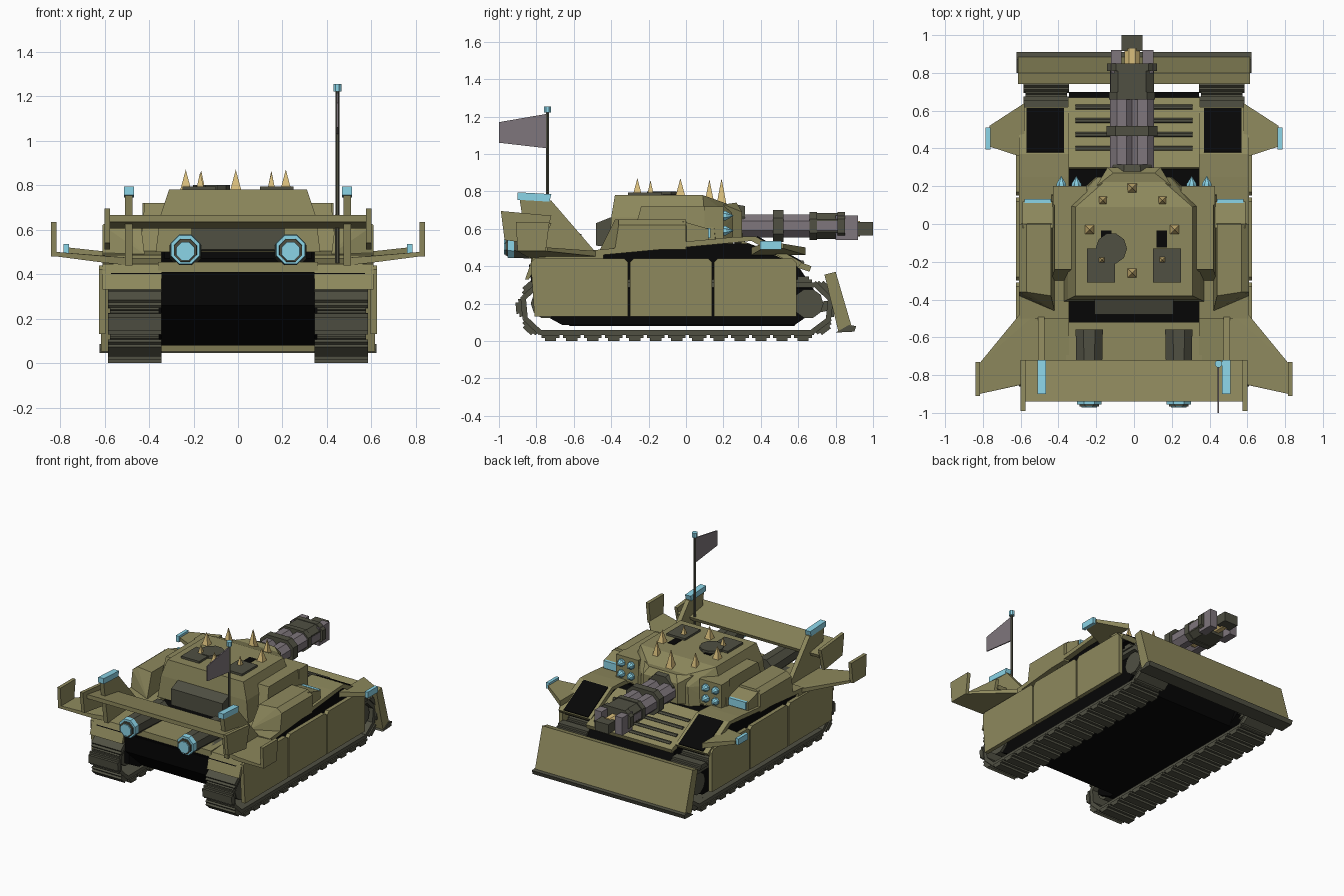
import bpy, bmesh, math
from mathutils import Vector, Matrix

COLORS = {"olive": (0.27, 0.25, 0.11), "dark": (0.08, 0.08, 0.055), "mauve": (0.21, 0.18, 0.20),
          "cyan": (0.26, 0.66, 0.80), "gold": (0.70, 0.52, 0.20), "black": (0.002, 0.002, 0.002)}
MATS = {}
for key, c in COLORS.items():
    MATS[key] = bpy.data.materials.new(key)
    MATS[key].diffuse_color = (*c, 1)


def finish(name, bm, mat):
    bmesh.ops.recalc_face_normals(bm, faces=bm.faces)
    me = bpy.data.meshes.new(name)
    bm.to_mesh(me)
    bm.free()
    me.materials.append(MATS[mat])
    ob = bpy.data.objects.new(name, me)
    bpy.context.collection.objects.link(ob)
    return ob


def hull(name, pts, mat):
    """Convex solid around a few corner points."""
    bm = bmesh.new()
    for p in pts:
        bm.verts.new(p)
    bmesh.ops.convex_hull(bm, input=bm.verts)
    bmesh.ops.dissolve_limit(bm, angle_limit=0.01, verts=bm.verts, edges=bm.edges)
    return finish(name, bm, mat)


def box(name, x, y, z, mat):
    return hull(name, [(a, b, c) for a in x for b in y for c in z], mat)


def prism(name, prof, x0, x1, mat):
    """(y, z) profile extruded across x."""
    bm = bmesh.new()
    f = bm.faces.new([bm.verts.new((x0, y, z)) for y, z in prof])
    r = bmesh.ops.extrude_face_region(bm, geom=[f])
    bmesh.ops.translate(bm, vec=(x1 - x0, 0, 0), verts=[v for v in r["geom"] if isinstance(v, bmesh.types.BMVert)])
    return finish(name, bm, mat)


def cone(name, a, b, r1, r2, n, mat):
    """Cylinder or cone from point a to point b."""
    a, b = Vector(a), Vector(b)
    d = b - a
    m = Matrix.Translation((a + b) / 2) @ d.to_track_quat('Z', 'Y').to_matrix().to_4x4()
    m = m @ Matrix.Rotation(math.pi / n, 4, 'Z')
    bm = bmesh.new()
    bmesh.ops.create_cone(bm, cap_ends=True, segments=n, radius1=r1, radius2=r2, depth=d.length, matrix=m)
    return finish(name, bm, mat)


# Lower hull, upper hull and decks
prism("lower_hull", [(-0.62, 0.08), (0.58, 0.08), (0.70, 0.25), (0.60, 0.40), (-0.84, 0.41), (-0.82, 0.26)],
      -0.345, 0.345, "black")
prism("upper_hull", [(-0.84, 0.40), (0.6, 0.39), (0.58, 0.41), (0.34, 0.52), (0.2, 0.52), (-0.8, 0.43)],
      -0.57, 0.57, "black")
prism("front_deck", [(0.28, 0.50), (0.66, 0.37), (0.67, 0.40), (0.30, 0.535)], -0.35, 0.35, "olive")
box("rear_deck", (-0.36, 0.36), (-0.83, -0.4), (0.41, 0.455), "olive")
box("turret_ring", (-0.33, 0.33), (-0.36, 0.2), (0.45, 0.53), "black")
for i in range(4):
    y = 0.40 + i * 0.073
    z = 0.535 - (y - 0.30) * 0.365
    cone("deck_bar", (-0.31, y, z), (0.31, y, z), 0.014, 0.014, 6, "dark")

# Track path and link spacing
PATH = [Vector(p) for p in [(-0.78, 0.045), (0.67, 0.045), (0.76, 0.11), (0.775, 0.22), (0.70, 0.30),
                            (-0.79, 0.30), (-0.87, 0.23), (-0.86, 0.12)]]
SEGS = list(zip(PATH, PATH[1:] + PATH[:1]))
TOTAL = sum((b - a).length for a, b in SEGS)


def at(d):
    d %= TOTAL
    for a, b in SEGS:
        n = (b - a).length
        if d <= n:
            return a + (b - a) * d / n
        d -= n
    return PATH[0]


for s in (-1, 1):
    # Track links: flat plate with a tapered grouser pad
    bm = bmesh.new()
    N = 32
    for i in range(N):
        d = (i + 0.5) * TOTAL / N
        a, b = at(d - 0.045), at(d + 0.045)
        c, t = (a + b) / 2, (b - a).normalized()
        out = Vector((t.y, -t.x))
        for ln, th, off, w in ((0.118, 0.028, 0.0, 0.22), (0.095, 0.016, 0.02, 0.24), (0.06, 0.016, 0.036, 0.24)):
            p = c + out * off
            m = Matrix.Translation((s * 0.465, p.x, p.y)) @ Matrix.Rotation(math.atan2(t.y, t.x), 4, 'X')
            bmesh.ops.create_cube(bm, size=1, matrix=m @ Matrix.Diagonal((w, ln, th, 1)))
    finish("track", bm, "dark")

    # Wheel bay and end sprockets
    prism("wheel_bay", [(-0.66, 0.085), (0.58, 0.085), (0.66, 0.14), (0.66, 0.28), (-0.78, 0.28), (-0.78, 0.15)],
          s * 0.345, s * 0.54, "black")
    for y in (-0.75, 0.655):
        cone("sprocket", (s * 0.38, y, 0.2), (s * 0.56, y, 0.2), 0.08, 0.08, 10, "dark")

    # Side skirts
    for y0, y1 in ((-0.83, -0.31), (-0.30, 0.14), (0.15, 0.59)):
        prism("side_skirt", [(y0 + (0.02 if y0 < -0.5 else 0), 0.13), (y1, 0.13), (y1, 0.42), (y1 - 0.02, 0.44),
                             (y0 + 0.02, 0.44), (y0, 0.42)], s * 0.595, s * 0.625, "olive")
    # Fenders over the tracks
    prism("front_fender", [(-0.5, 0.455), (0.25, 0.525), (0.35, 0.535), (0.60, 0.395), (0.62, 0.42), (0.37, 0.56),
                           (0.25, 0.555), (-0.5, 0.485)], s * 0.345, s * 0.61, "olive")
    prism("rear_fender", [(-0.84, 0.33), (-0.80, 0.40), (-0.44, 0.44), (-0.44, 0.475), (-0.82, 0.445), (-0.86, 0.33)],
          s * 0.345, s * 0.61, "olive")
    prism("front_vent", [(0.375, 0.54), (0.61, 0.41), (0.615, 0.43), (0.38, 0.562)], s * 0.37, s * 0.57, "black")
    # Blade arm
    prism("blade_arm", [(0.55, 0.12), (0.80, 0.17), (0.80, 0.22), (0.55, 0.19)], s * 0.36, s * 0.40, "dark")

    # Front winglet with glowing tip
    hull("front_winglet", [(s * x, y, z) for x, ys, zs in ((0.58, (0.35, 0.64), (0.46, 0.50)),
         (0.765, (0.41, 0.52), (0.495, 0.52))) for y in ys for z in zs], "olive")
    box("winglet_tip", (s * 0.76, s * 0.785), (0.395, 0.51), (0.49, 0.535), "cyan")
    # Rear wing with end plate
    hull("rear_wing", [(s * x, y, z) for x, ys, zs in ((0.50, (-0.82, -0.46), (0.44, 0.475)),
         (0.59, (-0.85, -0.46), (0.45, 0.48)), (0.82, (-0.90, -0.74), (0.48, 0.50))) for y in ys for z in zs], "olive")
    prism("wing_end_plate", [(-0.90, 0.48), (-0.75, 0.48), (-0.73, 0.635), (-0.91, 0.635)],
          s * 0.815, s * 0.84, "olive")

    # Tail fin, cap and spoiler end plate
    prism("tail_fin", [(-0.84, 0.44), (-0.47, 0.46), (-0.72, 0.75), (-0.89, 0.76)], s * 0.475, s * 0.508, "olive")
    prism("fin_cap", [(-0.90, 0.755), (-0.73, 0.745), (-0.72, 0.785), (-0.90, 0.795)], s * 0.467, s * 0.512, "cyan")
    prism("spoiler_end_plate", [(-0.97, 0.54), (-0.76, 0.51), (-0.72, 0.67), (-0.99, 0.695)],
          s * 0.575, s * 0.60, "olive")

    # Exhaust thrusters
    X = s * 0.237
    cone("exhaust_pipe", (X, -0.56, 0.50), (X, -0.93, 0.51), 0.078, 0.07, 8, "dark")
    cone("exhaust_ring", (X, -0.92, 0.51), (X, -0.955, 0.51), 0.073, 0.07, 8, "cyan")
    cone("exhaust_inner", (X, -0.94, 0.507), (X, -0.965, 0.507), 0.057, 0.055, 8, "dark")
    cone("exhaust_glow", (X, -0.95, 0.503), (X, -0.972, 0.503), 0.046, 0.044, 8, "cyan")
    box("exhaust_mount", (s * 0.17, s * 0.32), (-0.76, -0.56), (0.42, 0.455), "dark")

    # Turret cheek, side locker and light bar
    hull("turret_cheek", [(s * x, y, z) for x, ys, z in ((0.28, (-0.30, 0.20), 0.50), (0.44, (-0.30, 0.16), 0.50),
         (0.28, (-0.24, 0.18), 0.72), (0.42, (-0.24, 0.14), 0.72)) for y in ys], "olive")
    hull("side_locker", [(s * x, y, z) for x, ys, z in ((0.42, (-0.46, 0.02), 0.49), (0.61, (-0.38, 0.0), 0.49),
         (0.61, (-0.36, 0.0), 0.62), (0.44, (-0.38, 0.0), 0.65), (0.57, (-0.36, 0.0), 0.65)) for y in ys], "olive")
    hull("locker_nose", [(s * x, y, z) for x in (0.43, 0.59) for y, z in
         ((-0.02, 0.50), (0.12, 0.53), (0.12, 0.60), (-0.02, 0.64))], "olive")
    box("light_bar", (s * 0.44, s * 0.58), (0.11, 0.132), (0.55, 0.605), "cyan")

    # Missile pod
    box("missile_pod", (s * 0.25, s * 0.43), (0.10, 0.20), (0.54, 0.72), "olive")
    for x in (0.305, 0.385):
        for z in (0.59, 0.67):
            cone("missile_body", (s * x, 0.19, z), (s * x, 0.215, z), 0.028, 0.028, 8, "cyan")
            cone("missile_tip", (s * x, 0.215, z), (s * x, 0.255, z), 0.026, 0, 8, "cyan")

    # Turret roof boxes and vision slots
    box("roof_hatch", (s * 0.10, s * 0.25), (-0.31, -0.13), (0.77, 0.795), "dark")
    box("roof_slot", (s * 0.12, s * 0.175), (-0.125, -0.035), (0.77, 0.783), "black")

# Spoiler
prism("spoiler", [(-0.94, 0.635), (-0.73, 0.605), (-0.72, 0.63), (-0.94, 0.665)], -0.58, 0.58, "olive")

# Dozer blade with cutting edge
prism("dozer_blade", [(0.74, 0.355), (0.80, 0.37), (0.885, 0.08), (0.815, 0.05)], -0.615, 0.615, "olive")
prism("blade_edge", [(0.80, 0.045), (0.90, 0.05), (0.91, 0.08), (0.87, 0.085)], -0.622, 0.622, "dark")

# Turret body, mantlet and rear bin
hull("turret_body", [(s * x, y, z) for s in (-1, 1) for x, y, z in (
    (0.37, -0.41, 0.50), (0.37, 0.10, 0.50), (0.20, 0.25, 0.50), (0.35, -0.40, 0.66), (0.35, 0.10, 0.66),
    (0.31, -0.38, 0.78), (0.31, 0.09, 0.78), (0.15, 0.23, 0.73), (0.19, 0.25, 0.66))], "olive")
hull("gun_mantlet", [(s * x, y, z) for s in (-1, 1) for x, y, z in (
    (0.20, 0.20, 0.52), (0.14, 0.30, 0.54), (0.14, 0.30, 0.69), (0.20, 0.20, 0.73), (0.11, 0.27, 0.74))], "olive")
cone("gun_collar", (-0.01, 0.26, 0.62), (-0.01, 0.315, 0.62), 0.12, 0.11, 8, "dark")
hull("turret_bin", [(s * 0.21, y, z) for s in (-1, 1) for y, z in
     ((-0.38, 0.50), (-0.48, 0.51), (-0.48, 0.63), (-0.38, 0.67))], "dark")
cone("round_hatch", (-0.12, -0.13, 0.77), (-0.12, -0.13, 0.80), 0.083, 0.083, 10, "dark")

# Turret spikes
for x, y, z, h in ((-0.235, -0.03, 0.775, 0.095), (0.215, -0.03, 0.775, 0.095), (-0.01, -0.26, 0.775, 0.095),
                   (-0.165, 0.125, 0.74, 0.125), (0.15, 0.125, 0.74, 0.125), (-0.01, 0.19, 0.735, 0.135),
                   (-0.17, -0.19, 0.79, 0.07), (0.15, -0.19, 0.79, 0.07)):
    cone("roof_spike", (x, y, z), (x, y, z + h), 0.036 if h > 0.08 else 0.022, 0, 4, "gold")

# Rotary gun
GX, GZ = -0.01, 0.615
for s in (-1, 1):
    cone("gun_barrel", (GX + s * 0.055, 0.28, GZ), (GX + s * 0.055, 0.82, GZ), 0.066, 0.066, 8, "mauve")
    box("muzzle_plate", (GX + s * 0.055, GX + s * 0.113), (0.80, 0.92), (0.54, 0.67), "mauve")
cone("gun_core", (GX, 0.60, 0.60), (GX, 0.93, 0.60), 0.045, 0.045, 8, "gold")
box("gun_tip", (GX - 0.055, GX + 0.055), (0.915, 1.0), (0.565, 0.635), "dark")
for y0, y1, w, h in ((0.465, 0.52, 0.135, 0.085), (0.66, 0.70, 0.122, 0.075), (0.69, 0.85, 0.115, 0.07),
                     (0.81, 0.85, 0.132, 0.074)):
    hull("gun_clamp", [(GX + a, y, GZ + b) for y in (y0, y1) for a, b in
         [(i * w, j * h * 0.5) for i in (-1, 1) for j in (-1, 1)] +
         [(i * w * 0.65, j * h) for i in (-1, 1) for j in (-1, 1)]], "dark")

# Antenna and pennant
cone("antenna_pole", (0.447, -0.74, 0.45), (0.447, -0.74, 1.23), 0.01, 0.009, 6, "dark")
cone("antenna_cap", (0.447, -0.74, 1.222), (0.447, -0.74, 1.255), 0.02, 0.02, 8, "cyan")
prism("pennant", [(-0.74, 1.03), (-1.0, 1.06), (-1.0, 1.17), (-0.74, 1.215)], 0.443, 0.451, "mauve")
